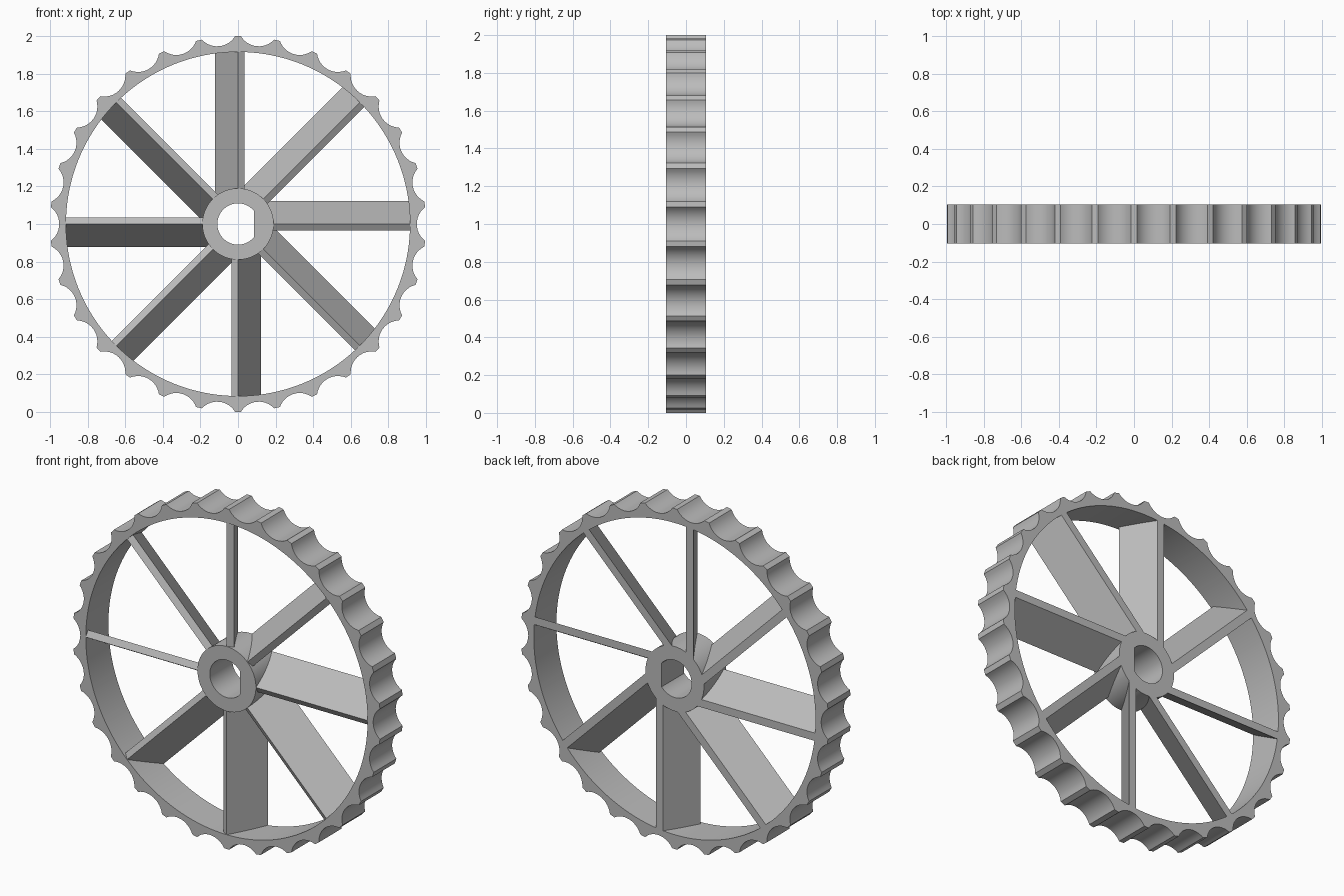
import bpy, bmesh
from math import sin, cos, asin, acos, atan2, hypot, pi, tau, tan, radians

if "Cube" in bpy.data.objects:
    bpy.data.objects.remove(bpy.data.objects["Cube"], do_unlink=True)

HALF = 0.105      # half the wheel width
AXLE = 1.0        # height of the axle
TEETH = 30
SPOKES = 8

grey = bpy.data.materials.new("plain grey")
grey.use_nodes = True
grey.diffuse_color = (0.5, 0.5, 0.5, 1)
grey.node_tree.nodes["Principled BSDF"].inputs["Base Color"].default_value = (0.5, 0.5, 0.5, 1)


def finish(name, bm, smooth=False):
    bmesh.ops.recalc_face_normals(bm, faces=bm.faces)
    mesh = bpy.data.meshes.new(name)
    bm.to_mesh(mesh)
    bm.free()
    mesh.materials.append(grey)
    obj = bpy.data.objects.new(name, mesh)
    bpy.context.collection.objects.link(obj)
    obj.location.z = AXLE
    if smooth:
        bpy.ops.object.select_all(action='DESELECT')
        obj.select_set(True)
        bpy.context.view_layer.objects.active = obj
        bpy.ops.object.shade_smooth_by_angle(angle=radians(30))
    return obj


def ring(name, outline, inner_radius):
    """Extruded ring: outline is (angle, radius) pairs, inner_radius a function of angle."""
    bm = bmesh.new()
    loops = []
    for a, r in outline:
        ri = inner_radius(a)
        loops.append([bm.verts.new((rad * cos(a), y, rad * sin(a)))
                      for rad, y in ((r, -HALF), (r, HALF), (ri, HALF), (ri, -HALF))])
    for i, here in enumerate(loops):
        after = loops[(i + 1) % len(loops)]
        for k in range(4):
            m = (k + 1) % 4
            bm.faces.new((here[k], here[m], after[m], after[k]))
    return finish(name, bm, smooth=True)


# Rim: round hollows between narrow tips
valley, tip_half, steps = 0.952, radians(0.9), 12
gap_half = pi / TEETH - tip_half
chord, depth = sin(gap_half), cos(gap_half) - valley
scoop = (chord ** 2 + depth ** 2) / (2 * depth)
sweep = asin(chord / scoop)
outline = []
for t in range(TEETH):
    middle = pi / 2 + (t + 0.5) * tau / TEETH
    for s in range(steps + 1):
        b = sweep * (2 * s / steps - 1)
        x, y = valley + scoop - scoop * cos(b), scoop * sin(b)
        outline.append((middle + atan2(y, x), hypot(x, y)))
ring("scalloped_rim", outline, lambda a: 0.916)

# Hub with a flat-sided axle hole
bore, flat = 0.11, 0.085
corner = acos(flat / bore)
angles = sorted([i * tau / 72 for i in range(72)] + [corner, tau - corner])
ring("hub", [(a, 0.19) for a in angles],
     lambda a: flat / cos(a) if cos(a) > flat / bore else bore)

# Spokes: tilted blades, square-edged in front and trimmed flush at the back
tilt, thick = radians(60), 0.04
edge_u, edge_y = thick * sin(tilt), -HALF + thick * cos(tilt)
section = [(0, -HALF), (edge_u, edge_y),
           (edge_u - (HALF - edge_y) / tan(tilt), HALF),
           (-2 * HALF / tan(tilt), HALF)]
for n in range(SPOKES):
    a = n * tau / SPOKES
    bm = bmesh.new()
    ends = [[bm.verts.new((r * cos(a) + u * sin(a), y, r * sin(a) - u * cos(a)))
             for u, y in section] for r in (0.142, 0.925)]
    for end in ends:
        bm.faces.new(end)
    for k in range(4):
        m = (k + 1) % 4
        bm.faces.new((ends[0][k], ends[0][m], ends[1][m], ends[1][k]))
    finish(f"blade_spoke_{n + 1}", bm)
